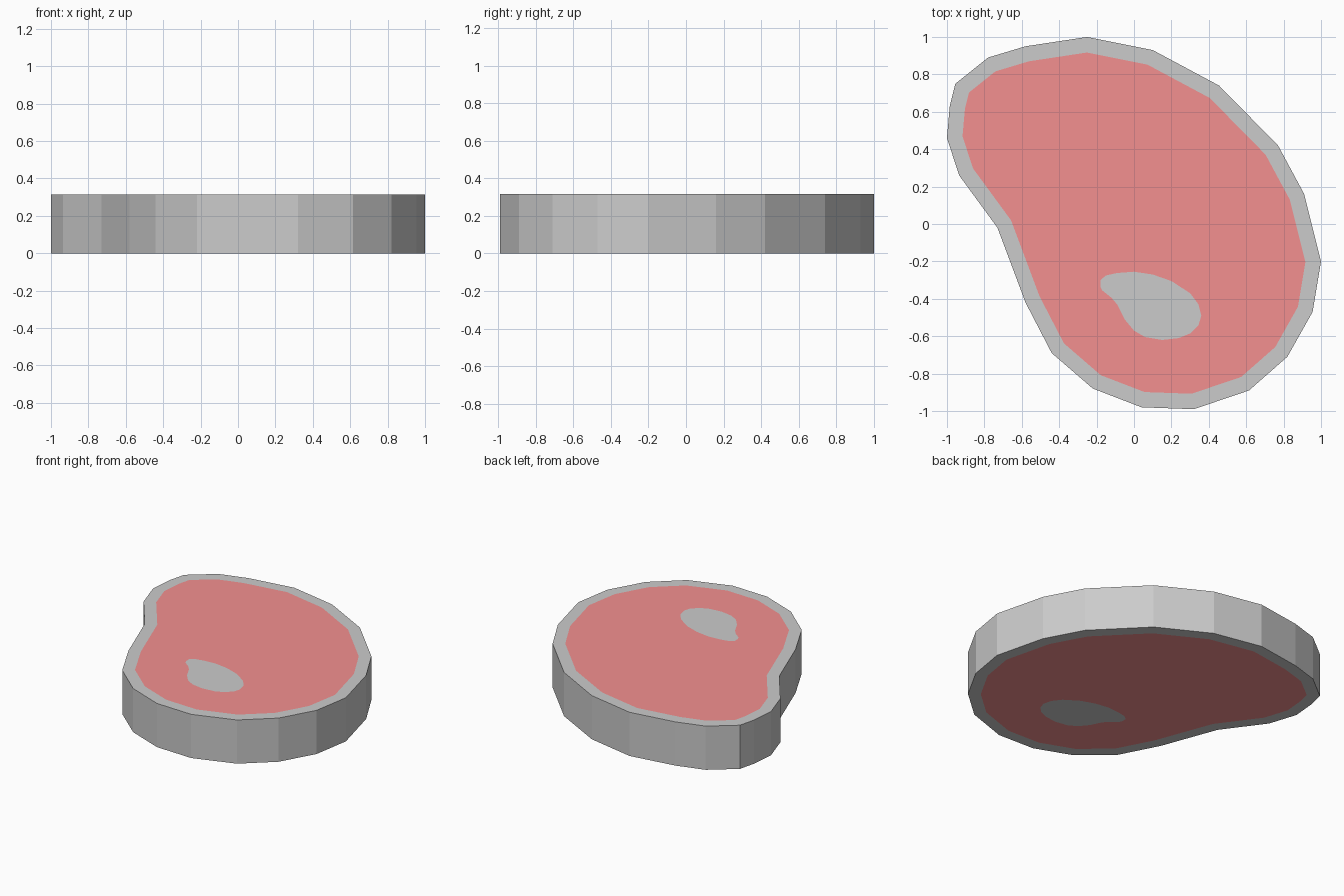
import bpy, bmesh
from mathutils import Vector

if "Cube" in bpy.data.objects:
    bpy.data.objects.remove(bpy.data.objects["Cube"])

HEIGHT = 0.315
RIM = 0.082

# Outlines seen from above, listed clockwise
STEAK = [(-0.25, 1.0), (0.10, 0.93), (0.455, 0.74), (0.77, 0.42), (0.91, 0.16),
         (1.0, -0.20), (0.955, -0.47), (0.82, -0.71), (0.615, -0.89), (0.32, -0.99),
         (0.04, -0.98), (-0.22, -0.88), (-0.44, -0.69), (-0.58, -0.42), (-0.73, -0.02),
         (-0.935, 0.26), (-1.0, 0.46), (-0.985, 0.63), (-0.955, 0.75), (-0.78, 0.89),
         (-0.58, 0.95)]
BONE = [(-0.18, -0.30), (-0.15, -0.275), (-0.09, -0.262), (0.0, -0.255), (0.10, -0.27),
        (0.20, -0.305), (0.30, -0.37), (0.345, -0.43), (0.36, -0.49), (0.345, -0.54),
        (0.30, -0.585), (0.24, -0.61), (0.15, -0.62), (0.06, -0.605), (0.0, -0.57),
        (-0.05, -0.51), (-0.09, -0.43), (-0.12, -0.395), (-0.17, -0.355), (-0.18, -0.335)]


def inset(points, dist):
    """Move a clockwise outline inwards by an even distance."""
    pts = [Vector(p) for p in points]
    result = []
    for i, p in enumerate(pts):
        d1 = (p - pts[i - 1]).normalized()
        d2 = (pts[(i + 1) % len(pts)] - p).normalized()
        n1, n2 = Vector((d1.y, -d1.x)), Vector((d2.y, -d2.x))
        result.append(p + (n1 + n2) * dist / (1 + n1.dot(n2)))
    return result


def make_slice(name, outline, hole=None, wall=False, color=None):
    """Top and bottom faces of a flat slice, with optional hole and side wall."""
    bm = bmesh.new()
    rings = {}
    for z, up in ((0, -1), (HEIGHT, 1)):
        edges = []
        for loop in (outline, hole):
            if not loop:
                continue
            vs = [bm.verts.new((p[0], p[1], z)) for p in loop]
            edges += [bm.edges.new((vs[i - 1], vs[i])) for i in range(len(vs))]
            if loop is outline:
                rings[up] = vs
        fill = bmesh.ops.triangle_fill(bm, use_beauty=True, use_dissolve=False, edges=edges)
        for f in fill["geom"]:
            if isinstance(f, bmesh.types.BMFace):
                f.normal_update()
                if f.normal.z * up < 0:
                    f.normal_flip()
    if wall:
        low, top = rings[-1], rings[1]
        for i in range(len(low)):
            bm.faces.new((low[i], low[i - 1], top[i - 1], top[i]))
    mesh = bpy.data.meshes.new(name)
    bm.to_mesh(mesh)
    bm.free()
    obj = bpy.data.objects.new(name, mesh)
    bpy.context.collection.objects.link(obj)
    if color:
        mat = bpy.data.materials.new(name + "_red")
        mat.diffuse_color = color
        mat.use_nodes = True
        mat.node_tree.nodes["Principled BSDF"].inputs["Base Color"].default_value = mat.diffuse_color
        mesh.materials.append(mat)
    return obj


meat_outline = inset(STEAK, RIM)

# Fat rim with the outer side wall
make_slice("fat_rim", STEAK, hole=meat_outline, wall=True)
# Red meat, flush with the rim, on both faces
make_slice("meat", meat_outline, hole=BONE, color=(0.9, 0.28, 0.28, 1))
# Bone showing through on both faces
make_slice("bone", BONE)
